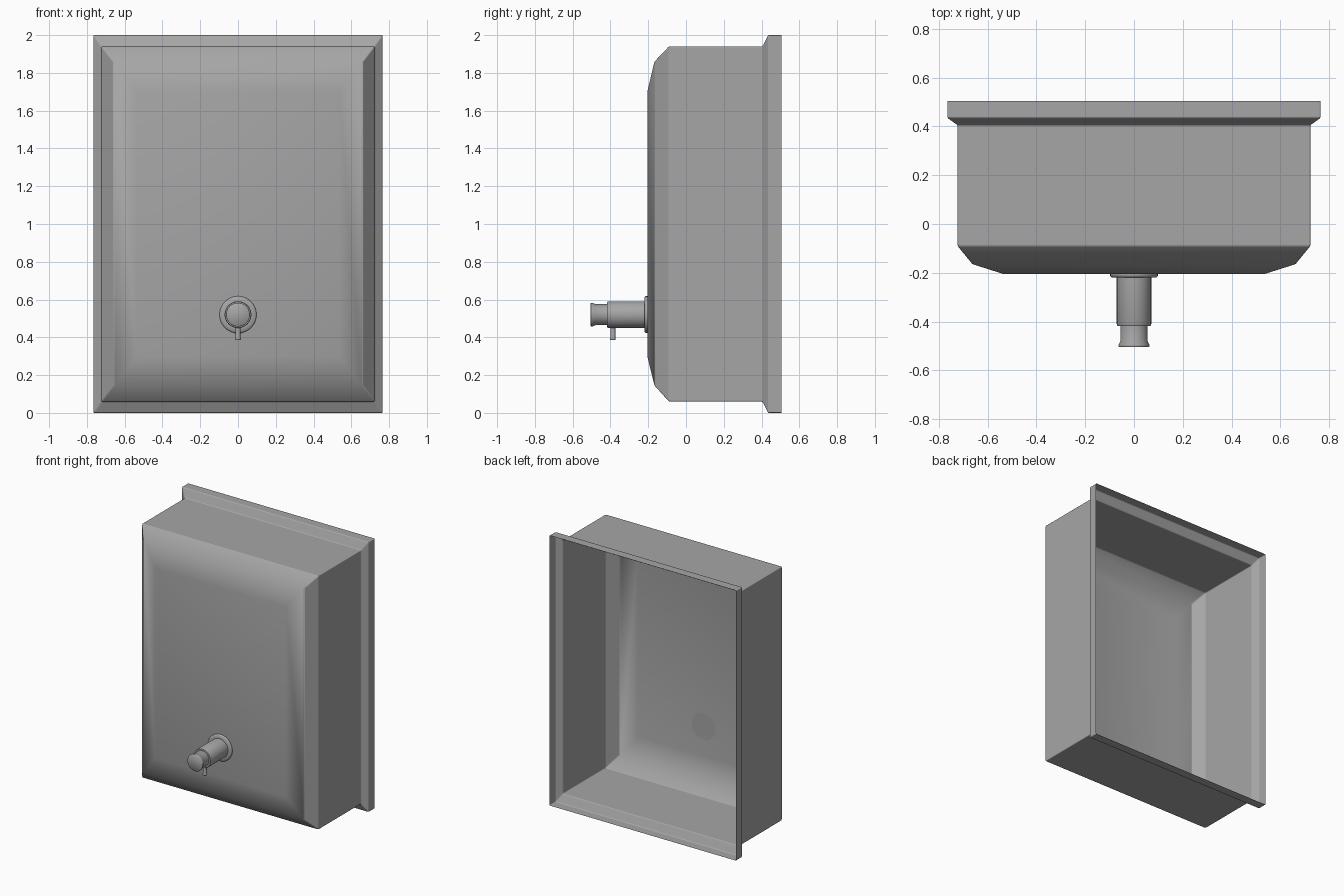
import bpy, bmesh, math
from mathutils import Matrix

if "Cube" in bpy.data.objects:
    bpy.data.objects.remove(bpy.data.objects["Cube"])

# Dark grey metal
metal = bpy.data.materials.new("dark_metal")
metal.diffuse_color = (0.38, 0.38, 0.38, 1)
metal.use_nodes = True
metal.node_tree.nodes["Principled BSDF"].inputs["Base Color"].default_value = metal.diffuse_color


def finish(bm, name, angle):
    bmesh.ops.recalc_face_normals(bm, faces=bm.faces)
    mesh = bpy.data.meshes.new(name)
    bm.to_mesh(mesh)
    bm.free()
    mesh.materials.append(metal)
    ob = bpy.data.objects.new(name, mesh)
    bpy.context.collection.objects.link(ob)
    bpy.ops.object.select_all(action='DESELECT')
    ob.select_set(True)
    bpy.context.view_layer.objects.active = ob
    bpy.ops.object.shade_smooth_by_angle(angle=math.radians(angle))
    return ob


def loft(bm, rings):
    for a, b in zip(rings, rings[1:]):
        n = len(a)
        for i in range(n):
            j = (i + 1) % n
            bm.faces.new((a[i], a[j], b[j], b[i]))


def lathe(name, profile, matrix, sides=32):
    """Closed turned part; profile is (radius, height) along local z."""
    bm = bmesh.new()
    rings = [[bm.verts.new((r * math.cos(t), r * math.sin(t), h))
              for t in (2 * math.pi * i / sides for i in range(sides))]
             for r, h in profile]
    loft(bm, rings)
    bm.faces.new(rings[0])
    bm.faces.new(rings[-1])
    bm.transform(matrix)
    return finish(bm, name, 46)


# Housing: open-backed shell of rectangular sections (y, half width, bottom, top)
sections = [(0.505, 0.765, 0.0, 2.0), (0.435, 0.765, 0.0, 2.0),
            (0.405, 0.723, 0.06, 1.94), (-0.09, 0.723, 0.06, 1.94),
            (-0.167, 0.66, 0.145, 1.86), (-0.205, 0.535, 0.30, 1.70)]
bm = bmesh.new()
rings = [[bm.verts.new(p) for p in
          ((-w, y, lo), (w, y, lo), (w, y, hi), (-w, y, hi))]
         for y, w, lo, hi in sections]
loft(bm, rings)
bm.faces.new(rings[-1])
housing = finish(bm, "housing", 180)
# orient the open shell outward
front = max(housing.data.polygons, key=lambda p: -p.center.y)
if front.normal.y > 0:
    housing.data.flip_normals()
# slightly rounded folds in the sheet metal
bevel = housing.modifiers.new("folds", 'BEVEL')
bevel.width = 0.006
bevel.segments = 3
bevel.limit_method = 'ANGLE'
bevel.angle_limit = math.radians(32)
bevel.harden_normals = True

# Valve parts point forward (-y) from the front panel
forward = Matrix.Translation((0, -0.205, 0.52)) @ Matrix.Rotation(math.pi / 2, 4, 'X')
lathe("valve_washer", [(0.098, 0), (0.098, 0.008), (0.092, 0.014), (0.07, 0.014)], forward)
lathe("valve_barrel", [(0.071, 0.01), (0.071, 0.205),
                       (0.068, 0.212), (0.055, 0.212)], forward)
lathe("push_button", [(0.056, 0.205), (0.056, 0.275), (0.063, 0.29),
                      (0.063, 0.297), (0.06, 0.30)], forward)

# Small outlet spout hanging under the barrel
down = Matrix.Translation((0, -0.387, 0.47)) @ Matrix.Rotation(math.pi, 4, 'X')
lathe("outlet_spout", [(0.013, 0), (0.013, 0.07), (0.015, 0.076), (0.015, 0.082),
                       (0.012, 0.085)], down, 16)
